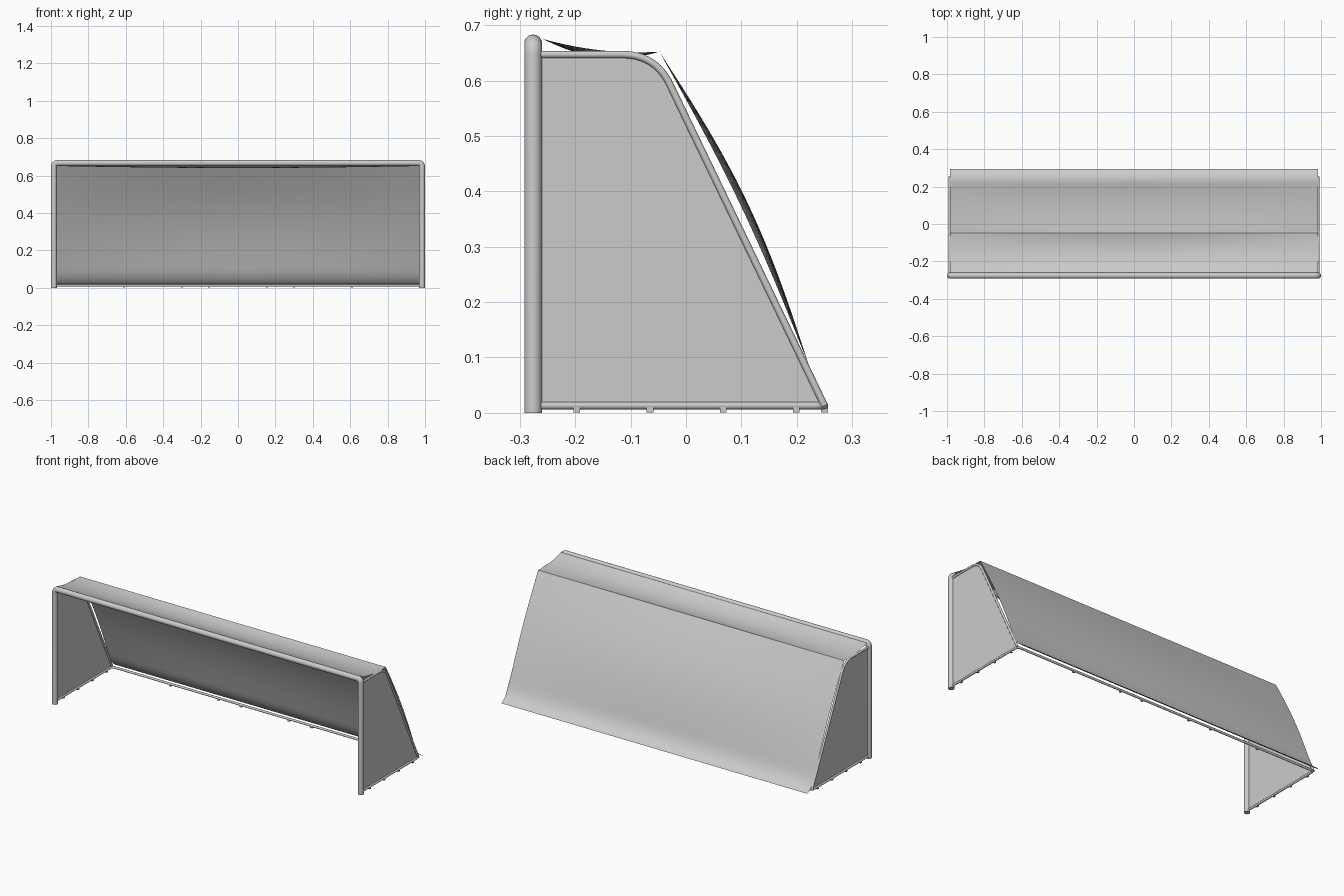
import bpy, bmesh, math
from mathutils import Vector

cube = bpy.data.objects.get("Cube")
if cube:
    bpy.data.objects.remove(cube, do_unlink=True)

grey = bpy.data.materials.new("light grey")
grey.use_nodes = True
grey.diffuse_color = (0.6, 0.6, 0.6, 1)
grey.node_tree.nodes["Principled BSDF"].inputs["Base Color"].default_value = (0.6, 0.6, 0.6, 1)


def finish(name, bm, smooth=True):
    mesh = bpy.data.meshes.new(name)
    bm.to_mesh(mesh)
    bm.free()
    mesh.materials.append(grey)
    obj = bpy.data.objects.new(name, mesh)
    bpy.context.collection.objects.link(obj)
    if smooth:
        bpy.ops.object.select_all(action="DESELECT")
        obj.select_set(True)
        bpy.context.view_layer.objects.active = obj
        bpy.ops.object.shade_smooth_by_angle(angle=math.radians(40))
    return obj


def rounded(points, radii, steps=8):
    """Replace the inner corners of a path with smooth bends."""
    pts = [Vector(p) for p in points]
    out = [pts[0]]
    for a, b, c, r in zip(pts, pts[1:], pts[2:], radii):
        p, q = b + (a - b).normalized() * r, b + (c - b).normalized() * r
        for i in range(steps + 1):
            t = i / steps
            out.append(p.lerp(b, t).lerp(b.lerp(q, t), t))
    return out + [pts[-1]]


def tube(name, path, radius, sides=16):
    """Sweep a round section along a planar path."""
    path = [Vector(p) for p in path]
    dirs = [(b - a).normalized() for a, b in zip(path, path[1:])]
    normal = Vector((0, 0, 1))
    for d in dirs[1:]:
        if dirs[0].cross(d).length > 0.01:
            normal = dirs[0].cross(d).normalized()
    bm = bmesh.new()
    rings = []
    for i, p in enumerate(path):
        d = (dirs[max(i - 1, 0)] + dirs[min(i, len(dirs) - 1)]).normalized()
        side = normal.cross(d)
        rings.append([bm.verts.new(p + radius * (math.cos(a) * normal + math.sin(a) * side))
                      for a in (math.tau * k / sides for k in range(sides))])
    for r, s in zip(rings, rings[1:]):
        for k in range(sides):
            j = (k + 1) % sides
            bm.faces.new((r[k], r[j], s[j], s[k]))
    bm.faces.new(rings[0])
    bm.faces.new(rings[-1])
    bmesh.ops.recalc_face_normals(bm, faces=bm.faces)
    return finish(name, bm)


def sheet(name, surface, across=24, along=16):
    """Net panel: surface(u, t) with u from -1 to 1 and t from 0 to 1."""
    bm = bmesh.new()
    grid = [[bm.verts.new(surface(2 * i / across - 1, j / along))
             for j in range(along + 1)] for i in range(across + 1)]
    for r, s in zip(grid, grid[1:]):
        for j in range(along):
            bm.faces.new((r[j], s[j], s[j + 1], r[j + 1]))
    return finish(name, bm)


def clip(name, x, y):
    """Small clip holding the net under a bottom bar."""
    bm = bmesh.new()
    bmesh.ops.create_cube(bm, size=1)
    for v in bm.verts:
        v.co = Vector((x, y, 0.007)) + v.co * 0.012
    finish(name, bm, False)


POST_X, POST_Y, POST_R, BAR_R = 0.984, -0.276, 0.016, 0.0065
NET_X, TOP_Z, LOW_Z = 0.985, 0.647, 0.013
BACK_Y = 0.25

# Posts and crossbar in one bent tube
tube("goal_frame", rounded([(-POST_X, POST_Y, 0), (-POST_X, POST_Y, 0.667),
                            (POST_X, POST_Y, 0.667), (POST_X, POST_Y, 0)],
                           [0.02, 0.02]), POST_R, 24)

# Side supports, bottom bars and side nets
for side, s in (("left", 1), ("right", -1)):
    x = s * NET_X
    brace = rounded([(x, POST_Y, TOP_Z), (x, -0.055, TOP_Z), (x, BACK_Y, LOW_Z)], [0.06], 12)
    tube(side + "_brace", brace, BAR_R)
    bm = bmesh.new()
    outline = [(x, -0.261, LOW_Z), (x, -0.261, TOP_Z)] + brace[1:]
    bm.faces.new([bm.verts.new(p) for p in outline])
    finish(side + "_side_net", bm, False)
    for i in range(4):
        clip(f"{side}_side_clip_{i + 1}", x, -0.197 + 0.132 * i)

# Ground bar running round the sides and back
tube("ground_bar", rounded([(-NET_X, POST_Y, LOW_Z), (-NET_X, BACK_Y, LOW_Z),
                            (NET_X, BACK_Y, LOW_Z), (NET_X, POST_Y, LOW_Z)],
                           [0.02, 0.02]), BAR_R)
for i, x in enumerate((-0.61, -0.3, -0.155, 0.155, 0.3, 0.61)):
    clip(f"back_clip_{i + 1}", x, BACK_Y)


# Roof net, sagging between the crossbar and the rear ridge
def roof(u, t):
    z = 0.675 - 0.023 * t - 0.036 * t * (1 - t)
    sag = 0.05 * (1 - u ** 2) * t * (1 - t)
    return (u * NET_X, -0.258 + 0.21 * t, z - sag)


# Back net, bulging gently and flaring out at the ground
def back(u, t):
    if t > 0.8:
        k = (t - 0.8) / 0.2
        start, mid, end = Vector((0.222, 0.085)), Vector((0.25, 0.02)), Vector((0.293, 0.008))
        p = start.lerp(mid, k).lerp(mid.lerp(end, k), k)
        return (u * NET_X, p.x, p.y)
    k = t / 0.8
    bulge = (0.012 + 0.012 * (1 - u ** 2)) * math.sin(math.pi * k)
    return (u * NET_X, -0.048 + 0.27 * k + bulge, 0.652 - 0.567 * k + bulge * 0.45)


sheet("roof_net", roof)
sheet("back_net", back, along=30)
